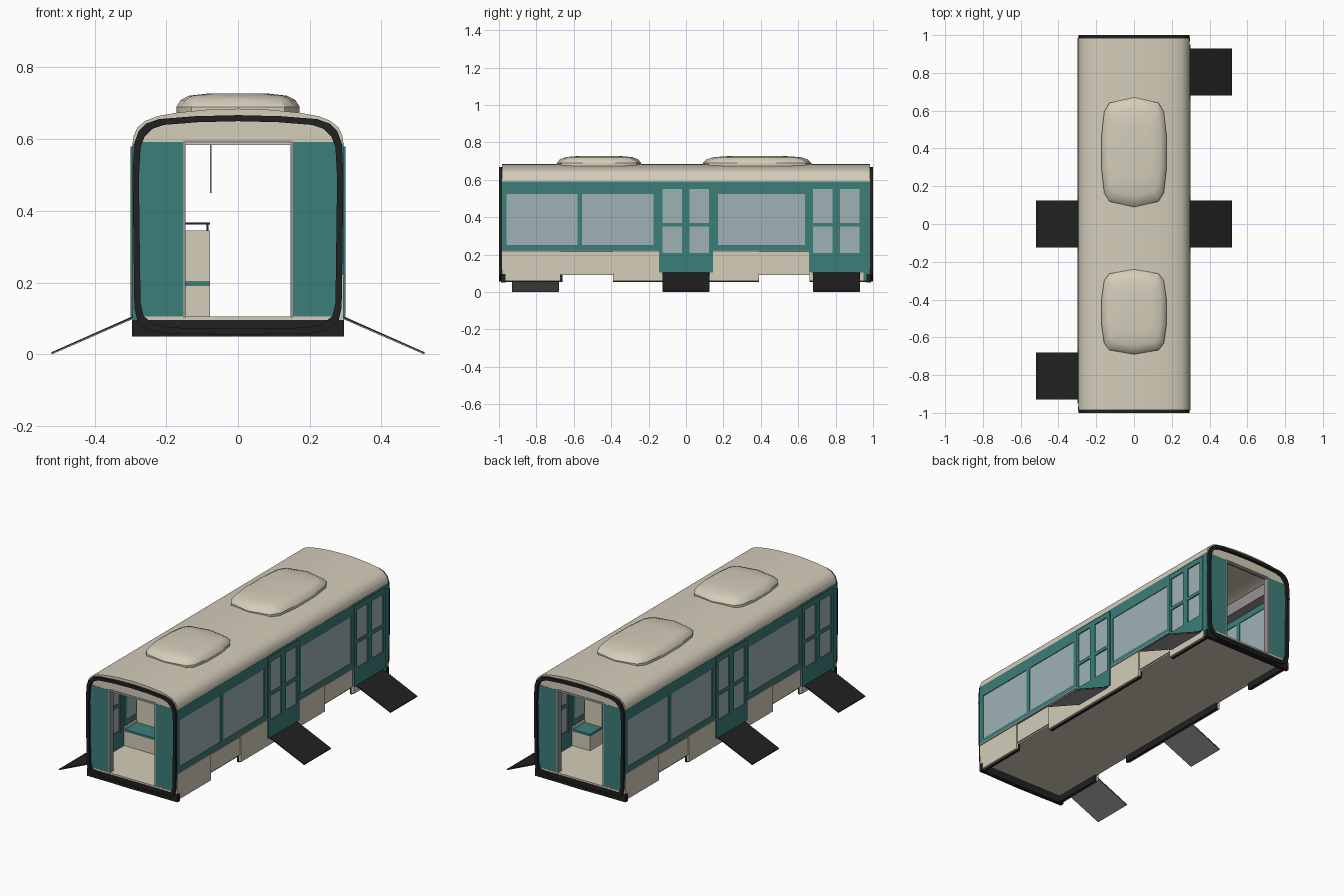
import bpy, bmesh, math

if "Cube" in bpy.data.objects:
    bpy.data.objects.remove(bpy.data.objects["Cube"])


def material(name, rgb):
    m = bpy.data.materials.new(name)
    m.diffuse_color = (*rgb, 1)
    m.use_nodes = True
    m.node_tree.nodes["Principled BSDF"].inputs["Base Color"].default_value = m.diffuse_color
    return m


TEAL = material("teal", (0.045, 0.21, 0.19))
CREAM = material("cream", (0.66, 0.61, 0.49))
BLACK = material("black", (0.015, 0.015, 0.016))
GLASS = material("glass", (0.34, 0.44, 0.46))
GREY = material("grey", (0.3, 0.29, 0.29))


def finish(name, bm, mat, smooth=False):
    bmesh.ops.recalc_face_normals(bm, faces=bm.faces)
    me = bpy.data.meshes.new(name)
    bm.to_mesh(me)
    bm.free()
    ob = bpy.data.objects.new(name, me)
    bpy.context.collection.objects.link(ob)
    me.materials.append(mat)
    if smooth:
        bpy.ops.object.select_all(action='DESELECT')
        ob.select_set(True)
        bpy.context.view_layer.objects.active = ob
        bpy.ops.object.shade_smooth_by_angle(angle=math.radians(30))
    return ob


def boxes(name, items, mat, s=1):
    """Boxes given as (x0, x1, y0, y1, z0, z1); s=-1 turns them half a turn about z."""
    bm = bmesh.new()
    for x0, x1, y0, y1, z0, z1 in items:
        vs = bmesh.ops.create_cube(bm, size=1)['verts']
        for v in vs:
            v.co = (s * (x0 + x1 + v.co.x * 2 * (x1 - x0)) / 2,
                    s * (y0 + y1 + v.co.y * 2 * (y1 - y0)) / 2,
                    (z0 + z1 + v.co.z * 2 * (z1 - z0)) / 2)
    return finish(name, bm, mat)


def loft(name, rings, mat, closed=False, smooth=False):
    bm = bmesh.new()
    vs = [[bm.verts.new(p) for p in r] for r in rings]
    n = len(vs[0])
    for a in range(len(vs) if closed else len(vs) - 1):
        r, q = vs[a], vs[(a + 1) % len(vs)]
        for i in range(n):
            bm.faces.new((r[i], r[(i + 1) % n], q[(i + 1) % n], q[i]))
    if not closed:
        bm.faces.new(vs[0])
        bm.faces.new(vs[-1])
    return finish(name, bm, mat, smooth)


def prism(name, profile, y0, y1, mat, s=1, smooth=False):
    return loft(name, [[(s * x, s * y, z) for x, z in profile] for y in (y0, y1)], mat, smooth=smooth)


def mirrored(half):
    """Half outline starting and ending on x = 0 -> full closed outline."""
    return half + [(-x, z) for x, z in half[-2:0:-1]]


# Roof shell
arc = [(0.294, 0.588), (0.291, 0.61), (0.28, 0.633), (0.258, 0.651), (0.225, 0.664),
       (0.17, 0.674), (0.09, 0.682), (0, 0.685)]
outer = arc + [(-x, z) for x, z in arc[-2::-1]]
inner = [(x * 0.95, z - 0.015 if z > 0.6 else z) for x, z in outer]
prism("roof", outer + inner[::-1], -0.985, 0.985, CREAM, smooth=True)

# Roof air units
plan = mirrored([(0, 1), (0.13, 0.9), (0.158, 0.74), (0.172, 0.3), (0.172, -0.3),
                 (0.158, -0.74), (0.13, -0.9), (0, -1)])
for label, yc, half in (("front", -0.465, 0.225), ("rear", 0.38, 0.29)):
    rings = [[(x * k, yc + y * half * j, z) for x, y in plan]
             for k, j, z in ((1, 1, 0.66), (1, 1, 0.69), (0.93, 0.93, 0.709),
                             (0.8, 0.8, 0.721), (0.5, 0.5, 0.727))]
    loft(label + "_air_unit", rings, CREAM, smooth=True)

# Floor
boxes("floor", [(-0.28, 0.28, -0.985, 0.985, 0.092, 0.106)], CREAM)

# Rubber end frame outline
frame = mirrored([(0, 0.055), (0.2, 0.058), (0.25, 0.068), (0.28, 0.092), (0.289, 0.13),
                  (0.294, 0.5), (0.289, 0.59), (0.277, 0.622), (0.255, 0.644), (0.22, 0.656),
                  (0.12, 0.664), (0, 0.667)])
frame_in = [(x * 0.94, 0.36 + (z - 0.36) * 0.945) for x, z in frame]

DOORS = (0.0, 0.805)
WINDOWS = ((-0.96, -0.58), (-0.555, -0.175), (0.17, 0.635))

for s, side in ((1, "right"), (-1, "left")):
    end = "rear" if s == 1 else "front"

    # Teal side wall with window openings
    X0, X1 = 0.28, 0.294
    wall = [(X0, X1, -0.985, 0.985, 0.57, 0.592), (X0, X1, 0.95, 0.985, 0.06, 0.57)]
    for y0, y1 in ((-0.985, -0.145), (0.14, 0.66)):
        wall += [(X0, X1, y0, y1, 0.222, 0.25), (X0, X1, y0, y1, 0.525, 0.57)]
    for y0, y1 in ((-0.985, -0.96), (-0.58, -0.555), (-0.175, -0.145), (0.14, 0.17), (0.635, 0.66)):
        wall.append((X0, X1, y0, y1, 0.25, 0.525))
    boxes(side + "_wall", wall, TEAL, s)
    boxes(side + "_windows", [(0.284, 0.29, a, b, 0.25, 0.525) for a, b in WINDOWS], GLASS, s)
    boxes(side + "_waist_trim", [(0.285, 0.298, a, b, 0.214, 0.223)
                                 for a, b in ((-0.985, -0.145), (0.14, 0.66))], GREY, s)

    # Double doors
    leaf, pane, handle = [], [], []
    for c in DOORS:
        for y0, y1 in ((-0.145, -0.125), (-0.022, 0.018), (0.122, 0.145)):
            leaf.append((0.283, 0.3, c + y0, c + y1, 0.105, 0.58))
        for y0, y1 in ((-0.125, -0.022), (0.018, 0.122)):
            for z0, z1 in ((0.105, 0.208), (0.35, 0.37), (0.55, 0.58)):
                leaf.append((0.283, 0.3, c + y0, c + y1, z0, z1))
            pane.append((0.288, 0.294, c + y0, c + y1, 0.208, 0.55))
        handle += [(0.275, 0.28, c + d, c + d + 0.005, 0.2, 0.46) for d in (-0.1, 0.1)]
    boxes(side + "_doors", leaf, TEAL, s)
    boxes(side + "_door_glass", pane, GLASS, s)
    boxes(side + "_door_handles", handle, GREY, s)

    # Lower skirts, raised over the wheel bays
    boxes(side + "_skirts", [(0.28, 0.294, -0.985, -0.67, 0.06, 0.215), (0.28, 0.294, -0.39, -0.145, 0.06, 0.215),
                             (0.28, 0.294, 0.14, 0.39, 0.06, 0.215), (0.28, 0.294, -0.145, 0.14, 0.06, 0.105),
                             (0.28, 0.294, 0.66, 0.95, 0.06, 0.105),
                             (0.276, 0.287, -0.67, -0.39, 0.1, 0.215), (0.276, 0.287, 0.39, 0.66, 0.1, 0.215)],
          CREAM, s)
    boxes(side + "_skirt_lining", [(0.268, 0.281, a, b, 0.054, 0.095)
                                   for a, b in ((-0.985, -0.67), (-0.39, 0.39), (0.66, 0.985))], BLACK, s)

    # Boarding ramps
    for label, c in zip(("middle", "end"), DOORS):
        prism(f"{side}_{label}_ramp", [(0.29, 0.108), (0.52, 0.006), (0.52, 0.003), (0.29, 0.103)],
              c - 0.125, c + 0.125, BLACK, s)
        prism(f"{side}_{label}_ramp_underside", [(0.29, 0.103), (0.52, 0.003), (0.519, 0), (0.29, 0.1)],
              c - 0.124, c + 0.124, GREY, s)

    # End wall with gangway opening
    boxes(end + "_end_wall", [(a, b, 0.972, 0.984, 0.1, 0.592) for a, b in ((-0.285, -0.15), (0.15, 0.285))], TEAL, s)
    prism(end + "_end_header", [(x * 0.98, z - 0.004) for x, z in outer], 0.972, 0.983, CREAM, s)
    boxes(end + "_gangway_frame", [(-0.154, -0.146, 0.955, 0.986, 0.1, 0.595), (0.146, 0.154, 0.955, 0.986, 0.1, 0.595),
                                   (-0.15, 0.15, 0.955, 0.986, 0.59, 0.597)], GREY, s)
    boxes(end + "_end_beam", [(-0.296, 0.296, 0.965, 0.988, 0.05, 0.096)], BLACK, s)
    loft(end + "_rubber_frame", [[(x, s * y, z) for x, z in f] for f, y in
                                 ((frame, 0.978), (frame, 1.0), (frame_in, 1.0), (frame_in, 0.978))],
         BLACK, closed=True, smooth=True)

# Interior seats: back-to-back pairs over the wheel bays, double on the left, single on the right
for side, x0, x1 in (("left", -0.278, -0.078), ("right", 0.165, 0.278)):
    base, cushion, back, rail = [], [], [], []
    for c in (-0.53, 0.53):
        base.append((x0, x1, c - 0.13, c + 0.13, 0.106, 0.19))
        back.append((x0, x1, c - 0.02, c + 0.02, 0.2, 0.345))
        rail.append((x0, x1, c - 0.003, c + 0.003, 0.362, 0.368))
        rail += [(x, x + 0.006, c - 0.003, c + 0.003, 0.34, 0.365) for x in (x0 + 0.01, x1 - 0.01)]
        for a, b in ((-0.13, -0.02), (0.02, 0.13)):
            cushion.append((x0, x1, c + a, c + b, 0.19, 0.203))
    boxes(side + "_seat_bases", base, CREAM)
    boxes(side + "_seat_cushions", cushion, TEAL)
    boxes(side + "_seat_backs", back, CREAM)
    boxes(side + "_seat_rails", rail, BLACK)

# Hanging grab poles and overhead panels
boxes("grab_poles", [(-0.078, -0.074, y, y + 0.004, 0.45, 0.672) for y in (-0.4, 0.0, 0.4)], GREY)
boxes("overhead_panels", [(-0.278, -0.22, -0.96, 0.96, 0.56, 0.63), (0.22, 0.278, -0.96, 0.96, 0.56, 0.63)], GREY)
